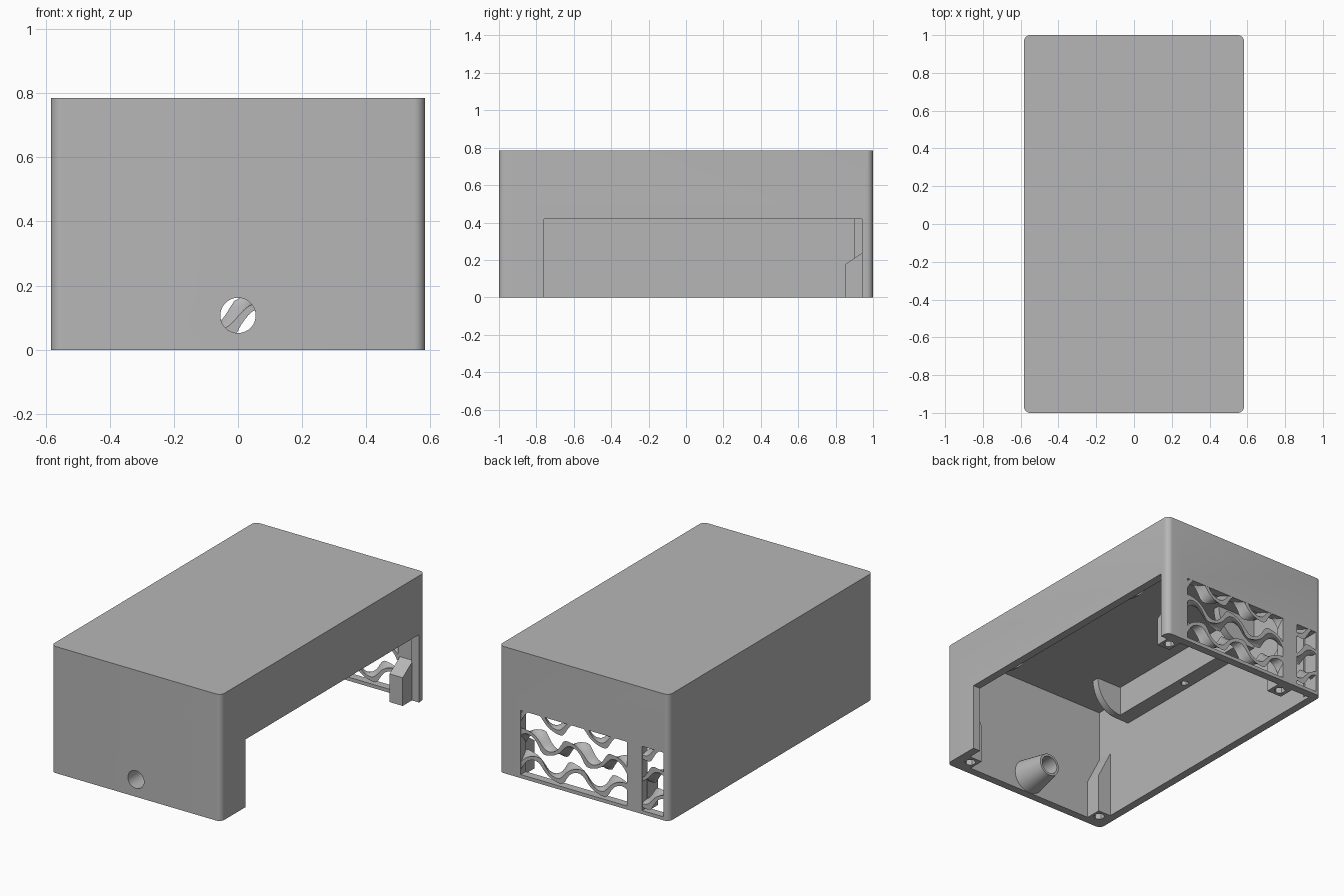
import bpy, bmesh, math
from itertools import product

old = bpy.data.objects.get("Cube")
if old:
    bpy.data.objects.remove(old, do_unlink=True)

HX, HY, H, T = 0.583, 1.0, 0.785, 0.05
IX, IY, IZ = HX - T, HY - T, H - T

grey = bpy.data.materials.new("plain_grey")
grey.use_nodes = True
colour = (0.47, 0.47, 0.47, 1)
grey.diffuse_color = colour
grey.node_tree.nodes["Principled BSDF"].inputs["Base Color"].default_value = colour


def finish(bm, name):
    bmesh.ops.recalc_face_normals(bm, faces=bm.faces)
    me = bpy.data.meshes.new(name)
    bm.to_mesh(me)
    bm.free()
    me.materials.append(grey)
    ob = bpy.data.objects.new(name, me)
    bpy.context.collection.objects.link(ob)
    return ob


def box_mesh(x0, x1, y0, y1, z0, z1):
    bm = bmesh.new()
    bmesh.ops.create_cube(bm, size=1)
    for v in bm.verts:
        v.co = (x1 if v.co.x > 0 else x0, y1 if v.co.y > 0 else y0, z1 if v.co.z > 0 else z0)
    return bm


def box(name, *lim):
    return finish(box_mesh(*lim), name)


def tube(name, r1, r2, length, loc, sides=48, along_y=False):
    bm = bmesh.new()
    bmesh.ops.create_cone(bm, cap_ends=True, segments=sides, radius1=r1, radius2=r2, depth=length)
    ob = finish(bm, name)
    if along_y:
        ob.rotation_euler.x = -math.pi / 2
    ob.location = loc
    return ob


def apply(ob, kind, **settings):
    mod = ob.modifiers.new(kind.lower(), kind)
    for key, value in settings.items():
        setattr(mod, key, value)
    bpy.ops.object.select_all(action="DESELECT")
    bpy.context.view_layer.objects.active = ob
    ob.select_set(True)
    bpy.ops.object.modifier_apply(modifier=mod.name)


def carve(ob, cutter, operation="DIFFERENCE"):
    apply(ob, "BOOLEAN", object=cutter, operation=operation, solver="EXACT")
    bpy.data.objects.remove(cutter, do_unlink=True)


# Shell: rounded upright corners, open underside
bm = box_mesh(-HX, HX, -HY, HY, 0, H)
upright = [e for e in bm.edges if abs(e.verts[0].co.z - e.verts[1].co.z) > 0.1]
bmesh.ops.bevel(bm, geom=upright, offset=0.035, segments=8, profile=0.5, affect="EDGES")
shell = finish(bm, "shell")
carve(shell, box("cutter", -IX, IX, -IY, IY, -0.1, IZ))

# Large side opening, rear vent windows and front hole
windows = {"wide_vent": (-0.295, 0.434), "narrow_vent": (-0.545, -0.40)}
Z0, Z1 = 0.022, 0.42
carve(shell, box("cutter", 0.4, 0.7, -0.76, 0.94, -0.1, Z1))
for x0, x1 in windows.values():
    carve(shell, box("cutter", x0, x1, 0.9, 1.1, Z0, Z1))
HOLE_Z = 0.107
carve(shell, tube("cutter", 0.055, 0.055, 0.4, (0, -HY, HOLE_Z), along_y=True))

# Cone spout behind the front hole
spout = tube("cable_spout", 0.107, 0.07, 0.19, (0, -IY + 0.09, HOLE_Z), along_y=True)
carve(spout, tube("cutter", 0.055, 0.055, 0.6, (0, -IY, HOLE_Z), along_y=True))
parts = [shell, spout]


# Screw posts: tops slope up towards the wall they hang from
def post(name, x0, x1, y0, y1, low, high, on_wall):
    bm = box_mesh(x0, x1, y0, y1, 0, low)
    for v in bm.verts:
        if v.co.z > 0 and on_wall(v.co):
            v.co.z = high
    ob = finish(bm, name)
    carve(ob, tube("cutter", 0.033, 0.033, 0.24, ((x0 + x1) / 2, (y0 + y1) / 2, 0), 6))
    parts.append(ob)


for side, s in (("left", 1), ("right", -1)):
    xa, xb = sorted((s * 0.445, s * (IX + 0.002)))
    post("front_post_" + side, xa, xb, -IY, -0.85, 0.24, 0.42, lambda c: abs(c.x) > 0.5)
for side, xa, xb in (("left", 0.445, 0.535), ("right", -0.403, -0.3)):
    post("back_post_" + side, xa, xb, 0.85, IY + 0.002, 0.175, 0.245, lambda c: c.y > 0.9)

# Ceiling rails with a rounded bracket at each end
RAIL_Y, RAIL_HALF, RAIL_Z, RAIL_X = -0.12, 0.57, 0.55, 0.437
for side, s in (("left", 1), ("right", -1)):
    xa, xb = sorted((s * RAIL_X, s * IX))
    rail = box("rail_" + side, xa, xb, RAIL_Y - RAIL_HALF, RAIL_Y + RAIL_HALF, RAIL_Z, IZ)
    carve(rail, tube("cutter", 0.024, 0.024, 0.2, ((xa + xb) / 2, RAIL_Y, RAIL_Z), 6))
    parts.append(rail)
    for end, d in (("front", -1), ("back", 1)):
        bm = bmesh.new()
        y = RAIL_Y + d * RAIL_HALF
        arc = [(i / 12) * math.pi / 2 for i in range(13)]
        ring = [bm.verts.new((s * RAIL_X, y, IZ))]
        ring += [bm.verts.new((s * (RAIL_X - 0.17 * math.cos(a)), y,
                               IZ - (IZ - RAIL_Z) * math.sin(a))) for a in arc]
        face = bm.faces.new(ring)
        new = bmesh.ops.extrude_face_region(bm, geom=[face])["geom"]
        moved = [g for g in new if isinstance(g, bmesh.types.BMVert)]
        bmesh.ops.translate(bm, verts=moved, vec=(0, -d * 0.045, 0))
        parts.append(finish(bm, "rail_bracket_" + end + "_" + side))

# Wavy gyroid lattice in the vents
PERIOD = 0.3
K = 2 * math.pi / PERIOD
STEP = PERIOD / 20


def gyroid(x, y, z):
    u, c, w = K * (x + 0.01) - math.pi / 2, K * (y - 0.975) + math.pi / 2, K * (z - 0.1) + math.pi / 2
    return math.sin(u) * math.cos(c) + math.sin(c) * math.cos(w) + math.sin(w) * math.cos(u)


def lattice(name, lo, hi):
    n = [int((b - a) / STEP) + 5 for a, b in zip(lo, hi)]
    start = [a - 2 * STEP for a in lo]
    pos = lambda p: [s + i * STEP for s, i in zip(start, p)]
    field = {p: gyroid(*pos(p)) for p in product(*(range(k + 1) for k in n))}
    add = lambda p, q: tuple(a + b for a, b in zip(p, q))
    corners = list(product((0, 1), repeat=3))
    cell_edges = [(a, b) for a in corners for b in corners
                  if a < b and sum(abs(i - j) for i, j in zip(a, b)) == 1]
    bm, cells = bmesh.new(), {}
    for p in product(*(range(k) for k in n)):
        hits = []
        for a, b in cell_edges:
            fa, fb = field[add(p, a)], field[add(p, b)]
            if (fa > 0) != (fb > 0):
                t = fa / (fa - fb)
                hits.append([i + (j - i) * t for i, j in zip(a, b)])
        if hits:
            mean = [sum(h) / len(hits) for h in zip(*hits)]
            cells[p] = bm.verts.new(pos(add(p, mean)))
    for p in field:
        for axis in range(3):
            unit = [tuple(int(i == (axis + k) % 3) for i in range(3)) for k in range(3)]
            q = add(p, unit[0])
            if q not in field or (field[p] > 0) == (field[q] > 0):
                continue
            back = lambda c, u: tuple(i - j for i, j in zip(c, u))
            around = [p, back(p, unit[1]), back(back(p, unit[1]), unit[2]), back(p, unit[2])]
            if all(c in cells for c in around):
                bm.faces.new([cells[c] for c in around])
    ob = finish(bm, name)
    apply(ob, "SOLIDIFY", thickness=0.02, offset=0)
    carve(ob, box("cutter", lo[0], hi[0], lo[1], hi[1], lo[2], hi[2]), "INTERSECT")
    parts.append(ob)


for name, (x0, x1) in windows.items():
    lattice(name + "_lattice", (x0 - 0.004, IY + 0.001, Z0 - 0.004), (x1 + 0.004, HY - 0.001, Z1 + 0.004))

# Smooth curves, crisp edges
bpy.ops.object.select_all(action="DESELECT")
for ob in parts:
    ob.select_set(True)
bpy.context.view_layer.objects.active = shell
bpy.ops.object.shade_smooth_by_angle(angle=math.radians(30))
